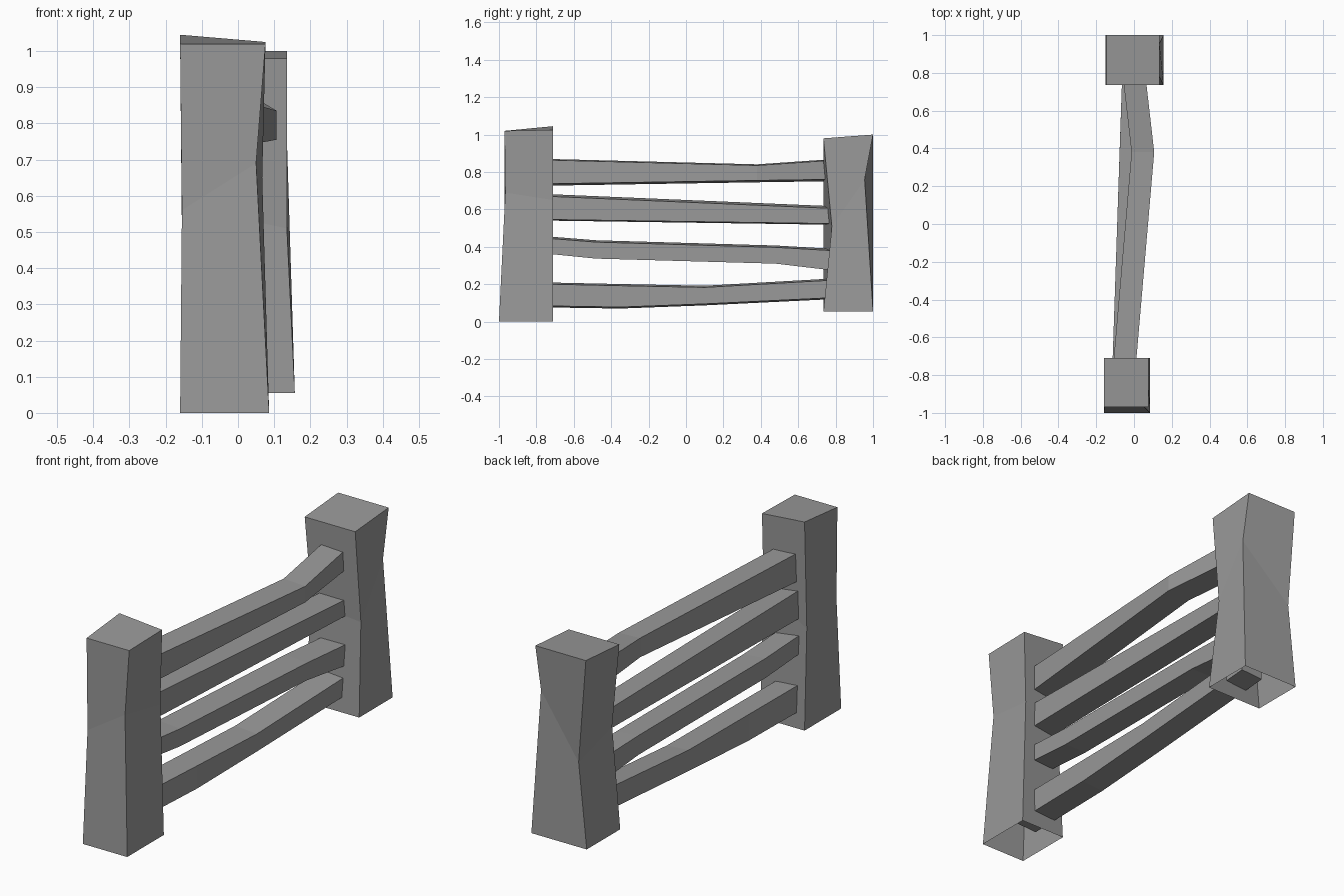
import bpy
import bmesh

cube = bpy.data.objects.get("Cube")
if cube:
    bpy.data.objects.remove(cube, do_unlink=True)

# One plain grey for the whole fence
grey = bpy.data.materials.new("weathered_grey")
grey.use_nodes = True
grey_value = (0.32, 0.32, 0.32, 1)
grey.diffuse_color = grey_value
grey.node_tree.nodes["Principled BSDF"].inputs["Base Color"].default_value = grey_value


def loft(name, rings, cap_start=True):
    """Skin four-cornered rings into a flat-shaded beam; the last ring is capped."""
    bm = bmesh.new()
    loops = [[bm.verts.new(corner) for corner in ring] for ring in rings]
    for lower, upper in zip(loops, loops[1:]):
        for i in range(4):
            j = (i + 1) % 4
            bm.faces.new((lower[i], lower[j], upper[j], upper[i]))
    bm.faces.new(loops[-1])
    if cap_start:
        bm.faces.new(list(reversed(loops[0])))
    bmesh.ops.recalc_face_normals(bm, faces=bm.faces)
    mesh = bpy.data.meshes.new(name)
    bm.to_mesh(mesh)
    bm.free()
    mesh.materials.append(grey)
    obj = bpy.data.objects.new(name, mesh)
    bpy.context.collection.objects.link(obj)
    return obj


def rectangle(x_min, x_max, y_min, y_max, heights):
    """Four corners, counter-clockwise from the front on the -x side."""
    plan = ((x_min, y_min), (x_max, y_min), (x_max, y_max), (x_min, y_max))
    return [(x, y, z) for (x, y), z in zip(plan, heights)]


# Posts: hewn blocks with an uneven waist and an open underside
front_waist = [(-0.155, -0.97, 0.56), (0.05, -0.966, 0.69),
               (0.067, -0.71, 0.65), (-0.155, -0.735, 0.5)]
loft("front_post", [
    rectangle(-0.16, 0.086, -1, -0.71, [0] * 4),
    front_waist,
    rectangle(-0.16, 0.076, -0.97, -0.71, (1.02, 1.02, 1.025, 1.045)),
], cap_start=False)

back_waist = [(-0.105, 0.735, 0.56), (0.135, 0.78, 0.51),
              (0.135, 0.955, 0.76), (-0.105, 1, 0.48)]
loft("back_post", [
    rectangle(-0.15, 0.157, 0.735, 1, [0.055] * 4),
    back_waist,
    rectangle(-0.145, 0.135, 0.735, 1, (0.98, 0.98, 1, 1)),
], cap_start=False)


# Rails: bent square beams whose ends are buried in the posts
RAIL_WIDTH = 0.12


def rail(name, stations, top_flare, bottom_flare):
    """Stations are (y, x of the -x side, underside z, top z)."""
    rings = []
    for y, x, bottom, top in stations:
        rings.append([
            (x, y, bottom - bottom_flare),
            (x + RAIL_WIDTH, y, bottom),
            (x + RAIL_WIDTH, y, top),
            (x, y, top + top_flare),
        ])
    return loft(name, rings)


rail("top_rail", [
    (-0.86, -0.12, 0.735, 0.867),
    (0.38, -0.013, 0.755, 0.835),
    (0.86, -0.068, 0.762, 0.868),
], top_flare=0.006, bottom_flare=0.01)

rail("upper_middle_rail", [
    (-0.86, -0.118, 0.548, 0.675),
    (0.86, -0.06, 0.523, 0.602),
], top_flare=0.012, bottom_flare=0.006)

rail("lower_middle_rail", [
    (-0.86, -0.118, 0.375, 0.455),
    (-0.48, -0.105, 0.337, 0.425),
    (0.48, -0.073, 0.31, 0.397),
    (0.86, -0.06, 0.265, 0.375),
], top_flare=0.01, bottom_flare=0)

rail("bottom_rail", [
    (-0.86, -0.118, 0.086, 0.203),
    (-0.35, -0.1, 0.078, 0.192),
    (0.1, -0.085, 0.095, 0.183),
    (0.86, -0.06, 0.132, 0.226),
], top_flare=0.009, bottom_flare=0.008)
